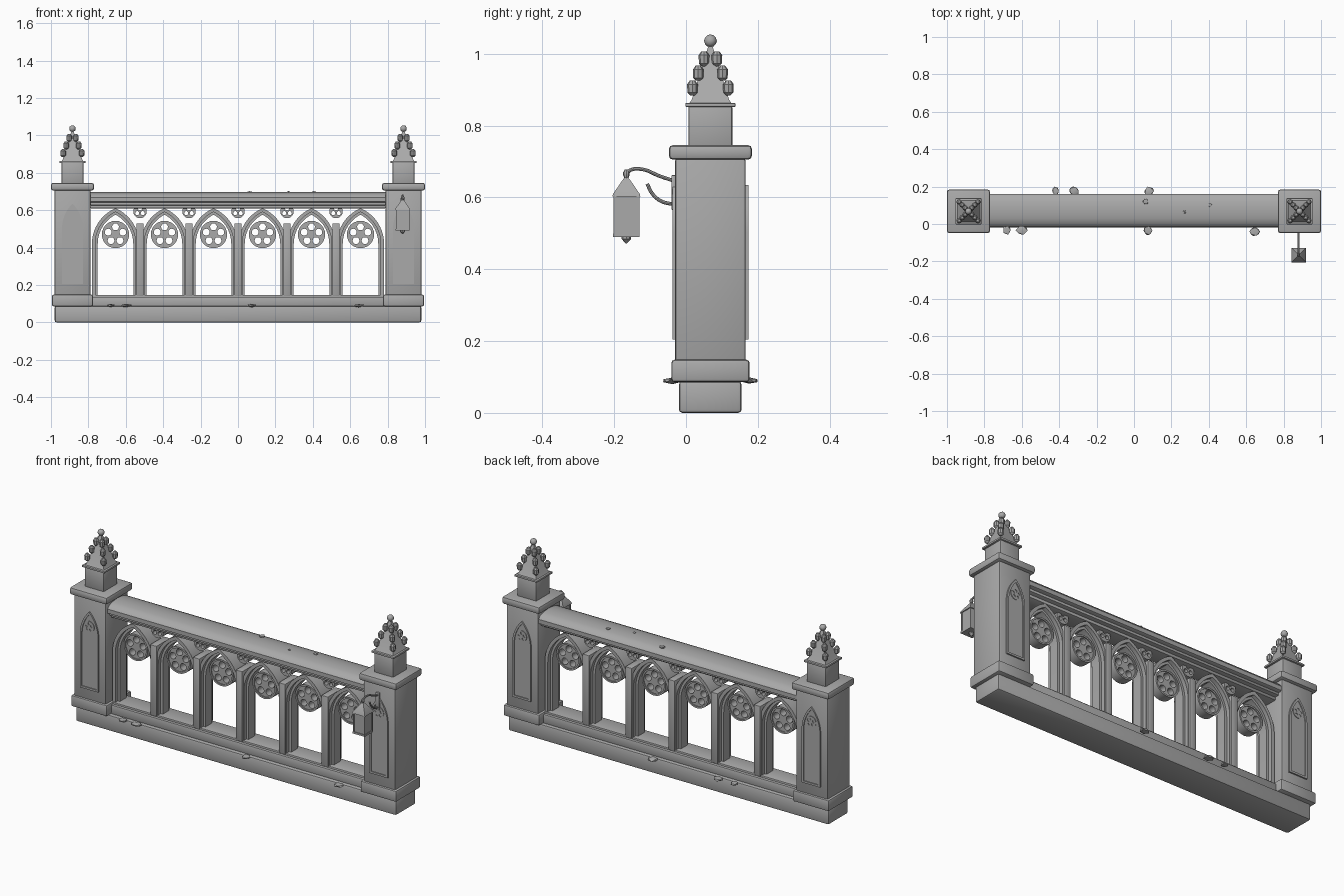
import bpy, bmesh, math, random
from mathutils import Matrix, Vector

if "Cube" in bpy.data.objects:
    bpy.data.objects.remove(bpy.data.objects["Cube"])

random.seed(4)
stone = bpy.data.materials.new("grey stone")
stone.diffuse_color = (0.4, 0.4, 0.4, 1)
stone.use_nodes = True
stone.node_tree.nodes["Principled BSDF"].inputs["Base Color"].default_value = stone.diffuse_color
YC = 0.068            # wall centre line
BAY = 0.262           # spacing of the arches


def add(name, mesh, loc=(0, 0, 0)):
    if not mesh.materials:
        mesh.materials.append(stone)
    ob = bpy.data.objects.new(name, mesh)
    ob.location = loc
    bpy.context.collection.objects.link(ob)
    return ob


def from_bm(name, bm, loc=(0, 0, 0)):
    bmesh.ops.recalc_face_normals(bm, faces=bm.faces)
    me = bpy.data.meshes.new(name)
    bm.to_mesh(me)
    bm.free()
    return add(name, me, loc)


def box(name, x, y, z, bevel=0.0, segs=2):
    """Box from (min, max) ranges with rounded edges."""
    bm = bmesh.new()
    size = [r[1] - r[0] for r in (x, y, z)]
    mid = [(r[0] + r[1]) / 2 for r in (x, y, z)]
    bmesh.ops.create_cube(bm, size=1, matrix=Matrix.Diagonal((*size, 1)))
    if bevel:
        bmesh.ops.bevel(bm, geom=bm.edges[:], offset=bevel, segments=segs,
                        profile=0.5, affect='EDGES')
    return from_bm(name, bm, mid)


def lathe(name, profile, segs, loc, turn=0.0):
    """Stack of rings given as (radius, height)."""
    bm = bmesh.new()
    rings = []
    for r, z in profile:
        rings.append([bm.verts.new((r * math.cos(turn + 2 * math.pi * i / segs),
                                    r * math.sin(turn + 2 * math.pi * i / segs), z))
                      for i in range(segs)])
    for a, b in zip(rings, rings[1:]):
        for i in range(segs):
            j = (i + 1) % segs
            bm.faces.new((a[i], a[j], b[j], b[i]))
    bm.faces.new(rings[0][::-1])
    bm.faces.new(rings[-1])
    return from_bm(name, bm, loc)


def bake(name, curve):
    """Turn a curve into a mesh."""
    tmp = bpy.data.objects.new("tmp", curve)
    bpy.context.collection.objects.link(tmp)
    dg = bpy.context.evaluated_depsgraph_get()
    me = bpy.data.meshes.new_from_object(tmp.evaluated_get(dg))
    bpy.data.objects.remove(tmp)
    me.name = name
    return me


def plate(name, loops, depth):
    """Upright plate of x,z outlines; inner loops become holes."""
    cu = bpy.data.curves.new(name, 'CURVE')
    cu.dimensions, cu.fill_mode, cu.extrude = '2D', 'BOTH', depth / 2
    for pts in loops:
        sp = cu.splines.new('POLY')
        sp.points.add(len(pts) - 1)
        for p, (x, z) in zip(sp.points, pts):
            p.co = (x, z, 0, 1)
        sp.use_cyclic_u = True
    me = bake(name, cu)
    me.transform(Matrix.Rotation(math.pi / 2, 4, 'X'))
    return me


def pipe(name, pts, radius):
    cu = bpy.data.curves.new(name, 'CURVE')
    cu.dimensions, cu.bevel_depth, cu.bevel_resolution = '3D', radius, 2
    cu.use_fill_caps = True
    cu.resolution_u = 5
    sp = cu.splines.new('BEZIER')
    sp.bezier_points.add(len(pts) - 1)
    for b, p in zip(sp.bezier_points, pts):
        b.co = p
        b.handle_left_type = b.handle_right_type = 'AUTO'
    return add(name, bake(name, cu))


def arch(hw, z0, zs, rise, inset=0.0, n=10, lift=0.0):
    """Pointed arch outline, inset concentrically."""
    r = (rise ** 2 + hw ** 2) / (2 * hw)
    cx, rr = hw - r, r - inset
    top = math.acos(-cx / rr)
    right = [(hw - inset, z0 + lift)]
    right += [(cx + rr * math.cos(top * i / n), zs + rr * math.sin(top * i / n))
              for i in range(n + 1)]
    return right + [(-x, z) for x, z in right[-2::-1]]


def circle(r, x, z, n=20):
    return [(x + r * math.cos(2 * math.pi * i / n), z + r * math.sin(2 * math.pi * i / n))
            for i in range(n)]


def rose(r, z, holes, hole_r, hole_d):
    loops = [circle(r, 0, z, 28)]
    for i in range(holes):
        a = math.pi / 2 + 2 * math.pi * i / holes
        loops.append(circle(hole_r, hole_d * math.cos(a), z + hole_d * math.sin(a), 12))
    return loops


# Plinth and bottom rail
box("plinth", (-0.98, 0.98), (-0.02, 0.155), (0, 0.088), 0.01)
box("bottom_rail", (-0.79, 0.79), (0.0, 0.136), (0.085, 0.137), 0.006)
box("bottom_sill", (-0.79, 0.79), (0.014, 0.122), (0.13, 0.147), 0.003)

# Domed handrail with a stepped underside
half = [(0.078, 0.64), (0.087, 0.645), (0.087, 0.668), (0.075, 0.683), (0.045, 0.692), (0.015, 0.696)]
prof = half + [(-y, z) for y, z in half[::-1]]
bm = bmesh.new()
ends = [[bm.verts.new((x, YC + 0.006 + y, z)) for y, z in prof] for x in (-0.79, 0.79)]
for i in range(len(prof)):
    j = (i + 1) % len(prof)
    bm.faces.new((ends[0][i], ends[0][j], ends[1][j], ends[1][i]))
bm.faces.new(ends[0])
bm.faces.new(ends[1][::-1])
from_bm("handrail", bm)
box("rail_moulding", (-0.79, 0.79), (0.003, 0.143), (0.626, 0.642), 0.004)
box("rail_soffit", (-0.79, 0.79), (0.018, 0.118), (0.61, 0.628), 0.004)

# Arcade: two arch orders with a pierced rose in each bay
outer = plate("arch_outer", [arch(0.126, 0.14, 0.42, 0.19) + arch(0.126, 0.14, 0.42, 0.19, 0.018)[::-1]], 0.1)
inner = plate("arch_inner", [arch(0.126, 0.14, 0.42, 0.19, 0.014) + arch(0.126, 0.14, 0.42, 0.19, 0.031)[::-1]], 0.056)
bay_rose = plate("rose", rose(0.073, 0.47, 5, 0.0185, 0.041), 0.04)
bay_ring = plate("rose_ring", [circle(0.073, 0, 0.47, 28), circle(0.064, 0, 0.47, 28)], 0.052)
small_rose = plate("small_rose", rose(0.036, 0.593, 3, 0.011, 0.017), 0.05)
for k in range(6):
    x = (k - 2.5) * BAY
    for me in (outer, inner, bay_rose, bay_ring):
        add(me.name, me, (x, YC, 0))
    if k:
        xm = x - BAY / 2
        box("mullion", (xm - 0.02, xm + 0.02), (YC - 0.06, YC + 0.06), (0.14, 0.53), 0.004)
        add("small_rose", small_rose, (xm, YC, 0))

# Gate pillars with arched panels and pinnacles
frame = plate("panel_frame", [arch(0.056, 0.205, 0.5, 0.135),
                              arch(0.056, 0.205, 0.5, 0.135, 0.011, lift=0.011)], 0.02)
pane = plate("panel_pane", [arch(0.056, 0.205, 0.5, 0.135, 0.004)], 0.01)
panel_rose = plate("panel_rose", rose(0.03, 0.553, 5, 0.0075, 0.017), 0.016)
for s in (-1, 1):
    px = s * 0.885

    def block(name, hw, hy, z0, z1, bevel):
        return box(name, (px - hw, px + hw), (YC - hy, YC + hy), (z0, z1), bevel)

    block("pillar_foot", 0.11, 0.109, 0.086, 0.148, 0.009)
    block("pillar_shaft", 0.097, 0.098, 0.14, 0.71, 0.008)
    block("pillar_cap", 0.115, 0.116, 0.705, 0.746, 0.012)
    block("pinnacle_neck", 0.059, 0.061, 0.74, 0.856, 0.006)
    block("pinnacle_eave", 0.069, 0.07, 0.852, 0.863, 0.003)
    q = math.sqrt(2)
    lathe("pinnacle_spire", [(0.06 * q, 0.86), (0.052 * q, 0.872), (0.008 * q, 1.015), (0.005, 1.025)],
          4, (px, YC, 0), math.pi / 4)
    bm = bmesh.new()
    bmesh.ops.create_icosphere(bm, subdivisions=2, radius=0.018)
    from_bm("finial_ball", bm, (px, YC, 1.036))
    # Crockets climbing the four spire edges
    for d, z in ((0.05, 0.905), (0.034, 0.946), (0.018, 0.986)):
        for sx in (-1, 1):
            for sy in (-1, 1):
                lathe("crocket", [(0.006, -0.021), (0.014, -0.013), (0.015, 0.01), (0.007, 0.021)],
                      8, (px + sx * d, YC + sy * d, z))
    for side in (-1, 1):
        y = YC + side * 0.096
        for me in (frame, pane, panel_rose):
            add(me.name, me, (px, y, 0))

# Hanging lantern and its scrolled bracket
lx, ly, q = 0.88, -0.166, math.sqrt(2)
t = math.pi / 4
lathe("lantern_body", [(0.033 * q, 0.498), (0.033 * q, 0.605)], 4, (lx, ly, 0), t)
for sx in (-1, 1):
    for sy in (-1, 1):
        cx, cy = lx + sx * 0.032, ly + sy * 0.032
        box("lantern_post", (cx - 0.004, cx + 0.004), (cy - 0.004, cy + 0.004), (0.495, 0.606))
lathe("lantern_base", [(0.037 * q, 0.49), (0.037 * q, 0.5)], 4, (lx, ly, 0), t)
lathe("lantern_roof", [(0.039 * q, 0.602), (0.037 * q, 0.61), (0.011 * q, 0.648), (0.006, 0.656)],
      4, (lx, ly, 0), t)
lathe("lantern_drop", [(0.002, 0.472), (0.013, 0.484), (0.013, 0.492)], 8, (lx, ly, 0))
lathe("lantern_knob", [(0.004, 0.65), (0.009, 0.662), (0.009, 0.67), (0.004, 0.678)], 8, (lx, ly, 0))
pipe("bracket_arm", [(lx, ly, 0.665), (lx, -0.155, 0.676), (lx, -0.12, 0.678),
                     (lx, -0.075, 0.66), (lx, -0.03, 0.645)], 0.005)
pipe("bracket_scroll", [(lx, -0.108, 0.638), (lx, -0.095, 0.612), (lx, -0.07, 0.59), (lx, -0.03, 0.58)], 0.005)
box("bracket_plate", (lx - 0.011, lx + 0.011), (-0.041, -0.028), (0.565, 0.662), 0.003)


def rock(name, x, y, z, rx, ry, rz):
    bm = bmesh.new()
    bmesh.ops.create_icosphere(bm, subdivisions=1, radius=1)
    for v in bm.verts:
        v.co = Vector((v.co.x * rx, v.co.y * ry, v.co.z * rz)) * random.uniform(0.85, 1.1)
    from_bm(name, bm, (x, y, z))


# Fallen stone chips on the ledges and handrail
for x, y, r in ((-0.68, -0.032, 0.024), (-0.6, -0.034, 0.034), (0.075, -0.036, 0.026), (0.645, -0.04, 0.03),
                (-0.42, 0.178, 0.02), (-0.32, 0.176, 0.03), (0.08, 0.176, 0.027)):
    rock("ledge_chip", x, y, 0.09, r, 0.026, 0.009)
for x, y, r in ((0.062, 0.12, 0.017), (0.27, 0.065, 0.01), (0.405, 0.1, 0.012)):
    rock("rail_chip", x, y, 0.695, r, r, 0.008)

# Soft shading with crisp edges
for ob in bpy.context.collection.objects:
    ob.select_set(True)
    bpy.context.view_layer.objects.active = ob
bpy.ops.object.shade_smooth_by_angle(angle=math.radians(35))
